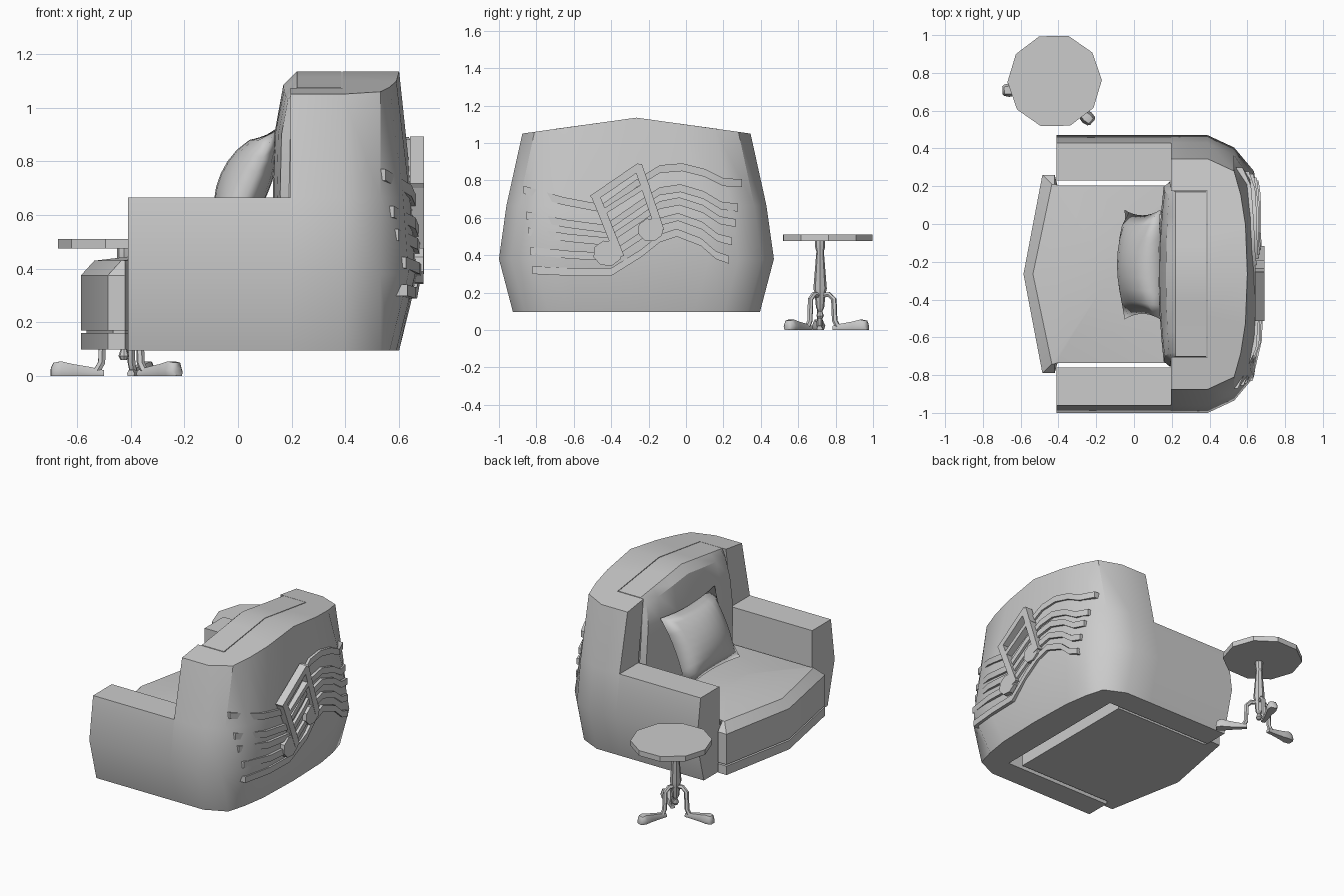
import bpy, math
from mathutils import Vector
from mathutils.bvhtree import BVHTree
import bmesh

if "Cube" in bpy.data.objects:
    bpy.data.objects.remove(bpy.data.objects["Cube"])

YC = -0.265  # centre line of the chair, which faces -x


def make(name, verts, faces, smooth=30):
    me = bpy.data.meshes.new(name)
    me.from_pydata([tuple(v) for v in verts], [], faces)
    bm = bmesh.new()
    bm.from_mesh(me)
    bmesh.ops.recalc_face_normals(bm, faces=bm.faces)
    bm.to_mesh(me)
    bm.free()
    ob = bpy.data.objects.new(name, me)
    bpy.context.collection.objects.link(ob)
    if smooth:
        bpy.ops.object.select_all(action='DESELECT')
        ob.select_set(True)
        bpy.context.view_layer.objects.active = ob
        bpy.ops.object.shade_smooth_by_angle(angle=math.radians(smooth))
    return ob


def loft(name, rings, smooth=30):
    n = len(rings[0])
    verts = [v for r in rings for v in r]
    faces = [(i * n + j, i * n + (j + 1) % n, (i + 1) * n + (j + 1) % n, (i + 1) * n + j)
             for i in range(len(rings) - 1) for j in range(n)]
    faces += [tuple(range(n)), tuple(range(len(verts) - n, len(verts)))]
    return make(name, verts, faces, smooth)


# Curved back shell: (z, half width, rear x, inner half width) per level
levels = [(0.095, 0.66, 0.60, 0.495), (0.38, 0.735, 0.67, 0.495),
          (0.665, 0.695, 0.65, 0.495), (1.05, 0.61, 0.60, 0.44)]


def station(k, s):
    outer, inner = [], []
    for z, hw, xb, hi in levels:
        ox, oy = [(0.195, hw), (0.39, hw), (0.53, hw - 0.065), (xb - 0.035, hw - 0.19),
                  (xb - 0.01, hw - 0.35), (xb, 0)][k]
        ix, iy = [(0.195, hi), (0.3, hi), (0.39, hi), (0.39, hi * 0.8),
                  (0.39, hi * 0.5), (0.39, 0)][k]
        for lst, x, y in ((outer, ox, oy), (inner, ix, iy)):
            h = 1.135 - 0.085 * y / 0.61 if z > 1 else z
            lst.append((x, YC + s * y, h))
    return outer + inner[::-1]


shell = loft("back_shell", [station(k, 1) for k in range(6)] +
             [station(k, -1) for k in range(4, -1, -1)], 35)

# Arms
for s, side in ((1, "left"), (-1, "right")):
    prof = [(l[1], l[0]) for l in levels[:3]] + [(0.495, 0.665), (0.495, 0.095)]
    loft(side + "_arm", [[(x, YC + s * y, z) for y, z in prof] for x in (-0.41, 0.195)])

# Seat base and T-shaped cushion, lofted upward
def plan(z, i):
    half = [(-0.485 + i, 0.525 - i), (-0.42, 0.525 - i), (-0.405, 0.47), (0.3, 0.47)]
    return ([(-0.585 + i, YC, z)] + [(x, YC + y, z) for x, y in half] +
            [(x, YC - y, z) for x, y in half[::-1]])


loft("seat_base", [plan(0.1, 0), plan(0.16, 0)])
loft("seat_gap", [plan(0.155, 0.02), plan(0.18, 0.02)])
seat = [plan(0.17, 0), plan(0.375, 0), plan(0.43, 0.05)]
c = Vector((-0.12, YC, 0.46))
for t, z in ((0.65, 0.447), (0.25, 0.46)):
    seat.append([(c.x + (v[0] - c.x) * t, YC + (v[1] - YC) * t, z) for v in seat[2]])
loft("seat_cushion", seat)

# Back cushion, lofted across the width
rings = []
for t in (-1, -0.95, -0.7, -0.35, 0, 0.35, 0.7, 0.95, 1):
    b = 0 if abs(t) == 1 else 0.03 + 0.03 * (1 - t * t)
    top = 1.135 - 0.06 * abs(t)
    prof = [(0.385, 0.4), (0.19 - b * 0.7, 0.4), (0.19 - b, 0.68), (0.195 - b, 0.9),
            (0.205 - b * 0.6, top - 0.05), (0.22, top), (0.385, top)]
    rings.append([(x, YC + t * (0.49 - 0.055 * max(0, z - 0.66) / 0.42), z) for x, z in prof])
loft("back_cushion", rings)

# Leaning pillow with pinched edges
n = 8
U, V = Vector((0, 0.29, 0)), Vector((0.095, 0, 0.215))
N = U.cross(V).normalized()
if N.x > 0:
    N = -N
verts, faces = [], []
for side, thick in ((1, 0.12), (-1, 0.07)):
    o = len(verts)
    for i in range(n + 1):
        for j in range(n + 1):
            u, v = 2 * i / n - 1, 2 * j / n - 1
            h = side * thick * ((1 - u * u) * (1 - v * v)) ** 0.6
            verts.append(Vector((0.045, -0.215, 0.705)) + U * u * (1 - 0.1 * (1 - v * v)) +
                         V * v * (1 - 0.1 * (1 - u * u)) + N * h)
    faces += [(o + i * (n + 1) + j, o + (i + 1) * (n + 1) + j, o + (i + 1) * (n + 1) + j + 1,
               o + i * (n + 1) + j + 1) for i in range(n) for j in range(n)]
pillow = make("pillow", verts, faces, 40)
bm = bmesh.new()
bm.from_mesh(pillow.data)
bmesh.ops.remove_doubles(bm, verts=bm.verts, dist=0.0005)
bmesh.ops.recalc_face_normals(bm, faces=bm.faces)
bm.to_mesh(pillow.data)
bm.free()

# Wavy staff lines hugging the rear surface
bvh = BVHTree.FromPolygons([v.co.copy() for v in shell.data.vertices],
                           [tuple(p.vertices) for p in shell.data.polygons])
upper = [(-0.87, 0.75), (-0.66, 0.69), (-0.45, 0.65), (-0.27, 0.78), (-0.14, 0.86),
         (-0.02, 0.87), (0.1, 0.84), (0.2, 0.79), (0.3, 0.785)]
lower = [(-0.82, 0.32), (-0.6, 0.31), (-0.4, 0.31), (-0.24, 0.41), (-0.14, 0.49),
         (-0.05, 0.52), (0.08, 0.47), (0.16, 0.4), (0.23, 0.375)]
for k, f in enumerate((0, 0.32, 0.52, 0.76, 1)):
    rings = []
    for (ya, za), (yb, zb) in zip(upper, lower):
        y, z = ya + (yb - ya) * f, za + (zb - za) * f
        hit = bvh.ray_cast(Vector((2, y, z)), Vector((-1, 0, 0)))[0]
        x = hit.x + 0.018
        rings.append([(x, y, z - 0.021), (x, y, z + 0.021),
                      (x - 0.045, y, z + 0.021), (x - 0.045, y, z - 0.021)])
    loft("staff_line_%d" % (k + 1), rings)

# Double music note on the rear
def bar(name, a, b, w):
    a, b = Vector(a), Vector(b)
    d = (b - a).normalized() * w / 2
    p = Vector((-d.y, d.x))
    quad = [a - d + p, a - d - p, b + d - p, b + d + p]
    loft(name, [[(x, q.x, q.y) for q in quad] for x in (0.64, 0.692)])


bar("note_top_beam", (-0.485, 0.712), (-0.262, 0.865), 0.04)
bar("note_lower_beam", (-0.42, 0.645), (-0.215, 0.775), 0.03)
bar("note_left_stem", (-0.475, 0.695), (-0.36, 0.41), 0.045)
bar("note_right_stem", (-0.25, 0.86), (-0.145, 0.55), 0.045)
for k, (y, z, r) in enumerate(((-0.42, 0.41, 0.078), (-0.19, 0.535, 0.07))):
    loft("note_head_%d" % (k + 1),
         [[(x, y + r * math.cos(a * math.pi / 4 + 0.3), z + 0.9 * r * math.sin(a * math.pi / 4 + 0.3))
           for a in range(8)] for x in (0.63, 0.69)])

# Side table: ten-sided top and turned post
def disc(x, y, z, r, n, off=0.0):
    return [(x + r * math.cos(off + 2 * math.pi * k / n),
             y + r * math.sin(off + 2 * math.pi * k / n), z) for k in range(n)]


PX, PY = -0.425, 0.717
loft("table_top", [disc(-0.42, 0.757, z, 0.25, 10, 0.02) for z in (0.475, 0.51)])
loft("table_post", [disc(PX, PY, z, r, 8) for z, r in (
    (0.06, 0.012), (0.075, 0.02), (0.1, 0.012), (0.12, 0.022), (0.2, 0.03), (0.22, 0.036),
    (0.42, 0.02), (0.44, 0.026), (0.48, 0.026))])

# Three table legs with shoe-like feet
for k, deg in enumerate((182, -41, 70)):
    d = Vector((math.cos(math.radians(deg)), math.sin(math.radians(deg)), 0))
    q = Vector((-d.y, d.x, 0))
    path = [(0.01, 0.185), (0.05, 0.19), (0.078, 0.165), (0.083, 0.05), (0.1, 0.02)]
    rings = []
    for i, (r, z) in enumerate(path):
        a, b = path[max(i - 1, 0)], path[min(i + 1, 4)]
        t = (d * (b[0] - a[0]) + Vector((0, 0, b[1] - a[1]))).normalized()
        m = t.cross(q)
        o = Vector((PX, PY, z)) + d * r
        rings.append([o + (q * math.cos(h * math.pi / 3) + m * math.sin(h * math.pi / 3)) * 0.015
                      for h in range(6)])
    loft("table_leg_%d" % (k + 1), rings, 40)
    rings = []
    for r, w, h in ((0.075, 0.015, 0.022), (0.12, 0.017, 0.033), (0.19, 0.026, 0.045),
                    (0.235, 0.036, 0.055), (0.262, 0.03, 0.05), (0.272, 0.02, 0.03)):
        o = Vector((PX, PY, 0)) + d * r
        rings.append([o + q * w * y + Vector((0, 0, h * z)) for y, z in (
            (-0.8, 0), (0.8, 0), (1, 0.4), (0.6, 1), (-0.6, 1), (-1, 0.4))])
    loft("table_foot_%d" % (k + 1), rings, 40)
